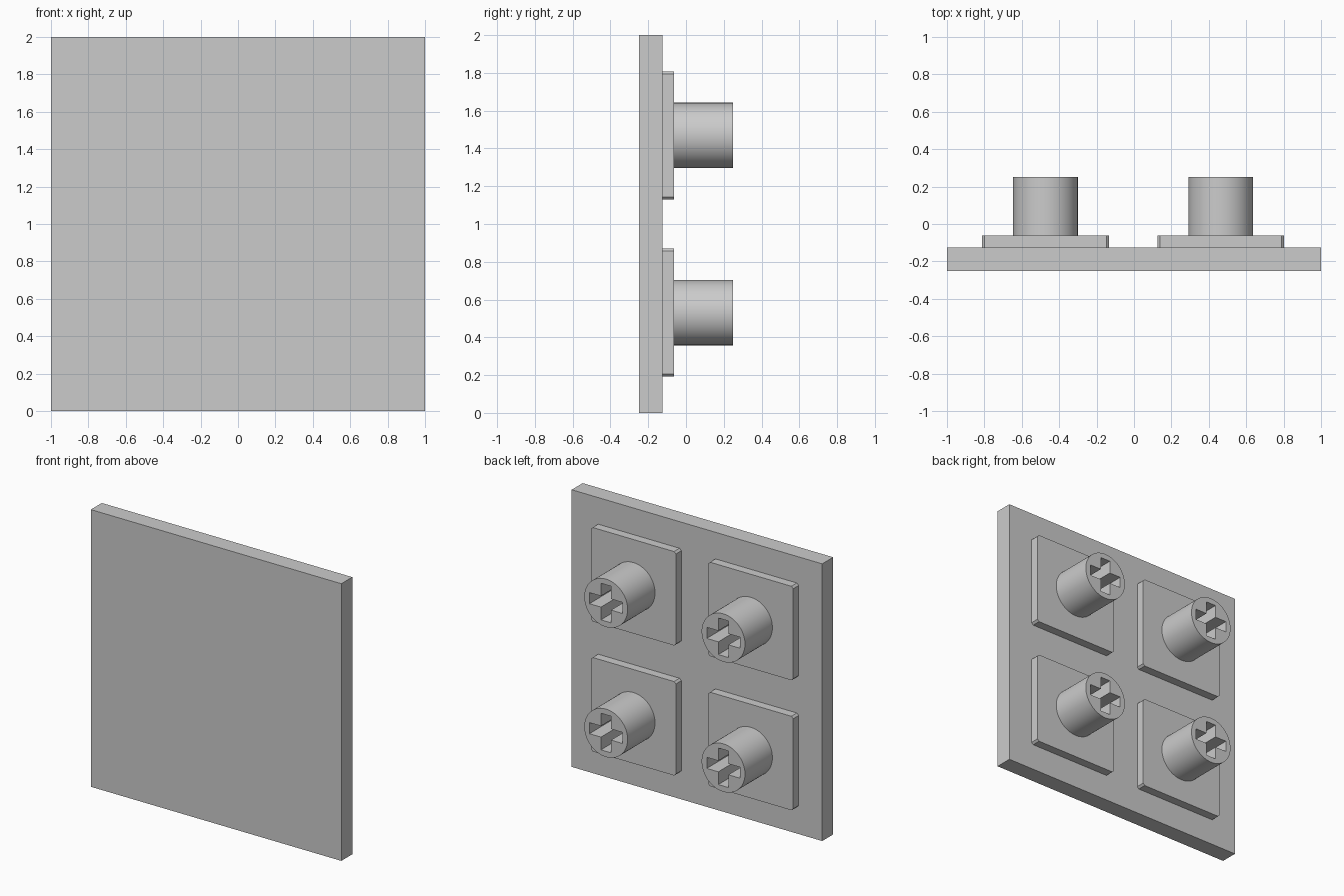
import bpy, bmesh, math
from mathutils import Matrix, Vector

cube = bpy.data.objects.get("Cube")
if cube:
    bpy.data.objects.remove(cube, do_unlink=True)

grey = bpy.data.materials.new("light_grey")
grey.use_nodes = True
GREY = (0.6, 0.6, 0.6, 1)
grey.diffuse_color = GREY
grey.node_tree.nodes["Principled BSDF"].inputs["Base Color"].default_value = GREY


def prism(name, outline, y0, y1, cx=0, cz=0):
    """Extrude a closed (x, z) outline from y0 to y1."""
    bm = bmesh.new()
    face = bm.faces.new([bm.verts.new((cx + x, y0, cz + z)) for x, z in outline])
    new = bmesh.ops.extrude_face_region(bm, geom=[face])["geom"]
    bmesh.ops.translate(bm, vec=(0, y1 - y0, 0),
                        verts=[v for v in new if isinstance(v, bmesh.types.BMVert)])
    bmesh.ops.recalc_face_normals(bm, faces=bm.faces)
    mesh = bpy.data.meshes.new(name)
    bm.to_mesh(mesh)
    bm.free()
    mesh.materials.append(grey)
    obj = bpy.data.objects.new(name, mesh)
    bpy.context.collection.objects.link(obj)
    return obj


def four_way(corner):
    """Repeat the points of one corner around the centre in quarter turns."""
    return [tuple(Matrix.Rotation(k * math.pi / 2, 2) @ Vector(p))
            for k in range(4) for p in corner]


BACK, PAD_TOP, POST_END = -0.125, -0.0625, 0.25
HALF_PAD, CHAMFER = 0.339, 0.014
RADIUS, SIDES = 0.173, 64
ARM, HALF_SLOT = 0.132, 0.04

square = four_way([(1, 1)])
pad_outline = four_way([(HALF_PAD, HALF_PAD - CHAMFER), (HALF_PAD - CHAMFER, HALF_PAD)])
circle = [(RADIUS * math.cos(a), RADIUS * math.sin(a))
          for a in (2 * math.pi * i / SIDES for i in range(SIDES))]
cross = four_way([(ARM, -HALF_SLOT), (ARM, HALF_SLOT), (HALF_SLOT, HALF_SLOT)])

# Flat front plate
prism("plate", square, -0.25, BACK, cz=1)

# Four pads, each with a round post that has a cross-shaped socket
for row, cz in (("lower", 0.531), ("upper", 1.469)):
    for side, cx in (("right", -0.473), ("left", 0.464)):
        tag = f"{row}_{side}"
        prism(f"pad_{tag}", pad_outline, BACK, PAD_TOP, cx, cz)
        post = prism(f"post_{tag}", circle, PAD_TOP, POST_END, cx, cz)
        bpy.ops.object.select_all(action="DESELECT")
        post.select_set(True)
        bpy.context.view_layer.objects.active = post
        bpy.ops.object.shade_smooth_by_angle(angle=math.radians(30))

        cutter = prism(f"socket_cutter_{tag}", cross, PAD_TOP + 0.005, POST_END + 0.1, cx, cz)
        cutter.hide_render = True
        cutter.hide_set(True)
        cutter.display_type = "WIRE"
        socket = post.modifiers.new("socket", "BOOLEAN")
        socket.operation = "DIFFERENCE"
        socket.solver = "EXACT"
        socket.object = cutter
